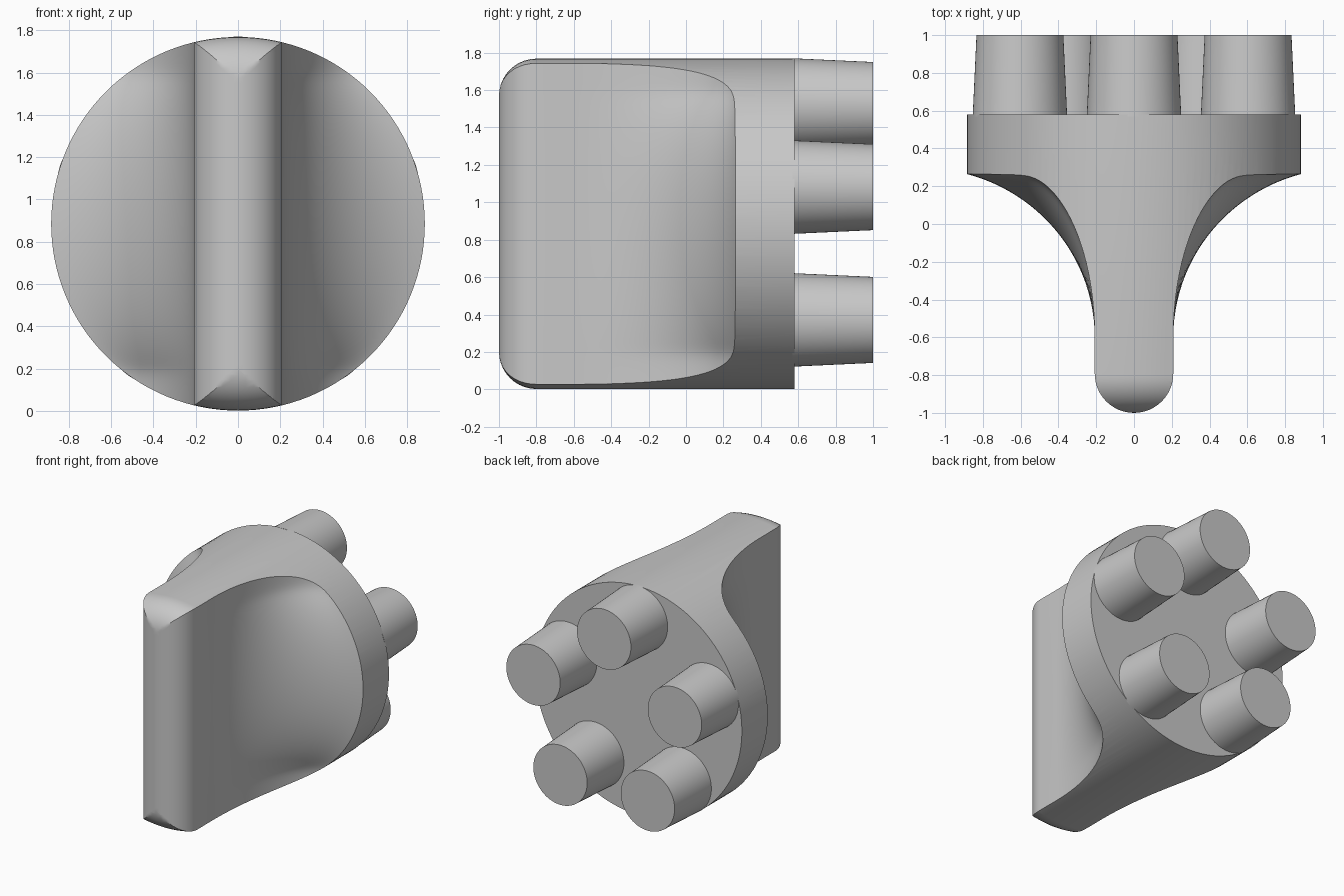
import bpy, bmesh
from math import sin, cos, pi, sqrt, radians

cube = bpy.data.objects.get("Cube")
if cube:
    bpy.data.objects.remove(cube, do_unlink=True)

R, CZ = 0.883, 0.885          # knob radius and axis height
BLADE, FLANGE, BACK = 0.208, 0.265, 0.58
FLARE_START = -0.6

grey = bpy.data.materials.new("plain grey")
grey.use_nodes = True
grey.diffuse_color = (0.58, 0.58, 0.58, 1)
grey.node_tree.nodes["Principled BSDF"].inputs["Base Color"].default_value = (0.58, 0.58, 0.58, 1)


def loft(name, rings):
    """Skin closed rings of equal length and cap both ends."""
    bm = bmesh.new()
    loops = [[bm.verts.new(p) for p in ring] for ring in rings]
    n = len(loops[0])
    for a, b in zip(loops, loops[1:]):
        for i in range(n):
            j = (i + 1) % n
            bm.faces.new((a[i], a[j], b[j], b[i]))
    bm.faces.new(loops[0])
    bm.faces.new(loops[-1])
    bmesh.ops.recalc_face_normals(bm, faces=bm.faces)
    mesh = bpy.data.meshes.new(name)
    bm.to_mesh(mesh)
    bm.free()
    mesh.materials.append(grey)
    obj = bpy.data.objects.new(name, mesh)
    bpy.context.collection.objects.link(obj)
    return obj


def turned(name, profile, x, z, sides):
    """Solid of revolution about the y direction from (radius, y) pairs."""
    angles = [2 * pi * i / sides for i in range(sides)]
    return loft(name, [[(x + r * sin(a), y, z + r * cos(a)) for a in angles]
                       for r, y in profile])


def smooth(obj):
    bpy.ops.object.select_all(action='DESELECT')
    obj.select_set(True)
    bpy.context.view_layer.objects.active = obj
    bpy.ops.object.shade_smooth_by_angle(angle=radians(32))


def section(z):
    """Outline at one height: round nose, straight grip, concave flare, flange."""
    d = z - CZ
    chord = sqrt(max(0, R * R - d * d))
    # Flare width follows the rim, easing to a constant near the ends
    flare = (chord + 0.55 + sqrt((chord - 0.55) ** 2 + 0.004)) / 2 - BLADE
    end = radians(75 + 4 * min(1, abs(d) / 0.7) ** 2)
    nose = [i * pi / 24 for i in range(13)]
    half = [(BLADE * sin(t), -1 + BLADE * (1 - cos(t))) for t in nose]
    for i in range(25):
        t = end * i / 24
        half.append((BLADE + flare * (1 - cos(t)) / (1 - cos(end)),
                     FLARE_START + (FLANGE - FLARE_START) * sin(t) / sin(end)))
    half += [(1.1, FLANGE), (1.1, 0.8)]
    left = [(-x, y) for x, y in reversed(half[1:])]
    return [(x, y, z) for x, y in half + left]


# Turned blank with a rounded front rim
fillet = [i * pi / 20 for i in range(11)]
profile = [(R - 0.2 + 0.2 * sin(t), -0.8 - 0.2 * cos(t)) for t in fillet]
knob = turned("knob_body", profile + [(R, BACK)], 0, CZ, 128)

# Scooped grip shape, intersected with the blank
grip = loft("grip_cutter", [section(CZ + 0.95 * (i / 40 - 1)) for i in range(81)])
cut = knob.modifiers.new("grip", 'BOOLEAN')
cut.operation, cut.solver, cut.object = 'INTERSECT', 'EXACT', grip
bpy.context.view_layer.objects.active = knob
bpy.ops.object.modifier_apply(modifier=cut.name)
bpy.data.objects.remove(grip, do_unlink=True)
smooth(knob)

# Five tapered pegs on the back
for i in range(5):
    a = 2 * pi * i / 5
    peg = turned(f"back_peg_{i + 1}", [(0.25, BACK - 0.01), (0.23, 1)],
                 0.635 * sin(a), CZ + 0.635 * cos(a), 64)
    smooth(peg)
